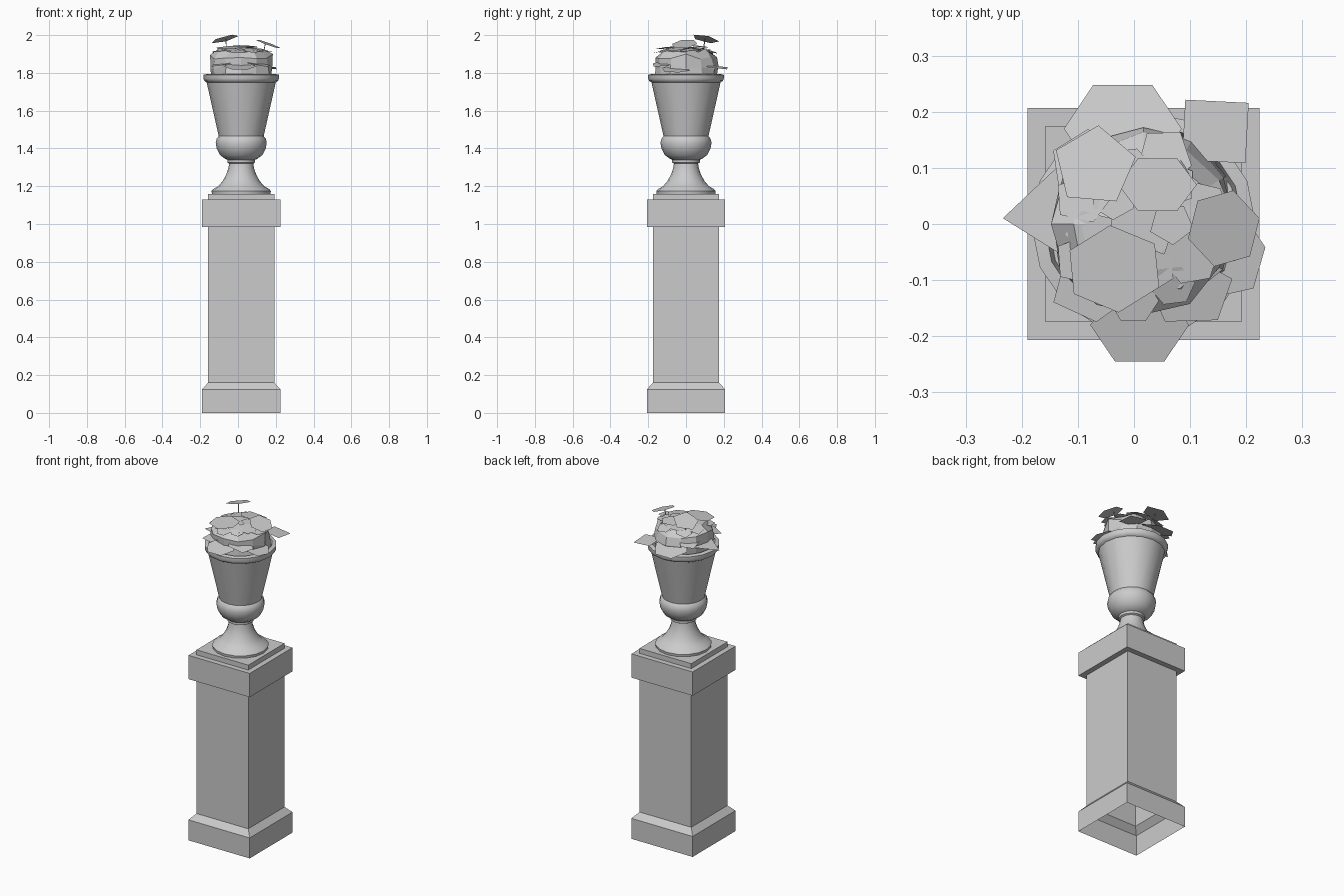
import bpy, bmesh, random
from math import sin, cos, pi, sqrt, radians

random.seed(7)
default = bpy.data.objects.get("Cube")
if default:
    bpy.data.objects.remove(default, do_unlink=True)

AXIS_X = 0.017  # pedestal and urn axis

stone = bpy.data.materials.new("plain grey")
stone.use_nodes = True
grey = (0.6, 0.6, 0.6, 1)
stone.diffuse_color = grey
stone.node_tree.nodes["Principled BSDF"].inputs["Base Color"].default_value = grey


def finish(name, bm, smooth=None):
    mesh = bpy.data.meshes.new(name)
    bm.to_mesh(mesh)
    bm.free()
    mesh.materials.append(stone)
    ob = bpy.data.objects.new(name, mesh)
    bpy.context.collection.objects.link(ob)
    if smooth:
        bpy.ops.object.select_all(action='DESELECT')
        ob.select_set(True)
        bpy.context.view_layer.objects.active = ob
        bpy.ops.object.shade_smooth_by_angle(angle=radians(smooth))
    return ob


def loft(name, profile, sides, turn=0, scale=1, jitter=0, smooth=None):
    """Stack rings of (radius, height) and close the top; the bottom stays open."""
    bm = bmesh.new()
    rings = []
    for r, z in profile:
        ring = []
        for i in range(sides):
            a = turn + 2 * pi * i / sides
            rr = r * scale * (1 + random.uniform(-jitter, jitter))
            zz = z + random.uniform(-jitter, jitter) * 0.25
            ring.append(bm.verts.new((AXIS_X + rr * cos(a), rr * sin(a), zz)))
        rings.append(ring)
    for low, high in zip(rings, rings[1:]):
        for i in range(sides):
            j = (i + 1) % sides
            bm.faces.new((low[i], low[j], high[j], high[i]))
    bm.faces.new(rings[-1])
    return finish(name, bm, smooth)


def leaf(name, x, y, z, half_x, half_y, sides, spin, slope_x, slope_y):
    """Flat polygonal leaf, tilted by its slopes."""
    bm = bmesh.new()
    verts = []
    for i in range(sides):
        a = radians(spin) + 2 * pi * i / sides
        dx, dy = half_x * cos(a), half_y * sin(a)
        verts.append(bm.verts.new((x + dx, y + dy, z + slope_x * dx + slope_y * dy)))
    bm.faces.new(verts)
    return finish(name, bm)


def stalk(name, start, end, r=0.003):
    """Thin three-sided stem between two points."""
    bm = bmesh.new()
    ends = [[bm.verts.new((p[0] + r * cos(k * 2 * pi / 3), p[1] + r * sin(k * 2 * pi / 3), p[2]))
             for k in range(3)] for p in (start, end)]
    for k in range(3):
        j = (k + 1) % 3
        bm.faces.new((ends[0][k], ends[0][j], ends[1][j], ends[1][k]))
    return finish(name, bm)


# Square pedestal: plinth, chamfer, shaft, cap and slab, hollow from below
WIDE, SLIM = 0.207, 0.175
loft("pedestal", [(WIDE, 0), (WIDE, 0.125), (SLIM, 0.16), (SLIM, 0.985),
                  (WIDE, 0.985), (WIDE, 1.13), (SLIM, 1.13), (SLIM, 1.16)],
     4, turn=pi / 4, scale=sqrt(2))

# Turned urn: foot, neck ring, bowl, flared body, rolled rim
loft("urn", [(0.155, 1.16), (0.157, 1.175), (0.148, 1.185), (0.122, 1.2), (0.1, 1.225),
             (0.08, 1.26), (0.068, 1.295), (0.064, 1.32), (0.073, 1.325), (0.073, 1.34),
             (0.085, 1.345), (0.112, 1.365), (0.13, 1.4), (0.135, 1.43), (0.13, 1.452),
             (0.119, 1.465), (0.183, 1.75), (0.195, 1.757), (0.2, 1.77), (0.2, 1.79),
             (0.177, 1.795), (0.17, 1.77)],
     16, smooth=40)

# Dense planting that fills the urn
loft("foliage_mass", [(0.163, 1.775), (0.166, 1.83), (0.16, 1.885), (0.125, 1.915), (0.06, 1.925)],
     12, jitter=0.06)

# Small leaves scattered over the planting, sloping outwards
for i in range(16):
    a = i * 2.4
    r = 0.05 + 0.09 * sqrt(i / 16)
    size = random.uniform(0.04, 0.055)
    fall = -random.uniform(0.1, 0.45) * r / 0.14
    leaf(f"small_leaf_{i + 1}", AXIS_X + r * cos(a), r * sin(a), 1.94 - 1.4 * r * r,
         size, size * random.uniform(0.8, 1.1), random.choice((5, 6)),
         random.uniform(0, 90), fall * cos(a), fall * sin(a))

# Large leaves: two raised, two on the crown, the rest spilling over the rim
leaf("tall_leaf", -0.07, 0.103, 1.98, 0.075, 0.073, 5, 85, 0.25, -0.2)
leaf("right_tall_leaf", 0.16, -0.008, 1.953, 0.066, 0.07, 6, 15, -0.35, 0.1)
leaf("front_crown_leaf", -0.035, -0.08, 1.935, 0.088, 0.078, 6, 35, 0.05, 0.1)
leaf("back_crown_leaf", 0.042, 0.07, 1.94, 0.07, 0.054, 6, 0, -0.05, -0.1)
leaf("left_rim_leaf", -0.152, 0.02, 1.83, 0.082, 0.11, 3, 185, 0.25, 0)
leaf("back_rim_leaf", -0.02, 0.17, 1.83, 0.105, 0.09, 6, 0, 0, -0.3)
leaf("back_corner_leaf", 0.145, 0.165, 1.83, 0.08, 0.076, 4, 42, -0.1, -0.1)
leaf("front_rim_leaf", 0.01, -0.18, 1.835, 0.088, 0.075, 6, 0, 0, 0.25)
leaf("right_rim_leaf", 0.173, -0.055, 1.82, 0.062, 0.078, 6, 10, -0.3, 0)
leaf("left_corner_leaf", -0.075, -0.115, 1.85, 0.075, 0.06, 5, 60, 0.2, 0.15)
leaf("front_corner_leaf", 0.1, -0.12, 1.85, 0.08, 0.065, 5, 20, -0.2, 0.15)
leaf("left_back_leaf", -0.09, 0.1, 1.86, 0.06, 0.07, 5, 10, 0.25, -0.15)
stalk("tall_leaf_stalk", (-0.06, 0.09, 1.9), (-0.065, 0.1, 1.98))
stalk("right_leaf_stalk", (0.13, 0, 1.89), (0.145, 0, 1.958))
